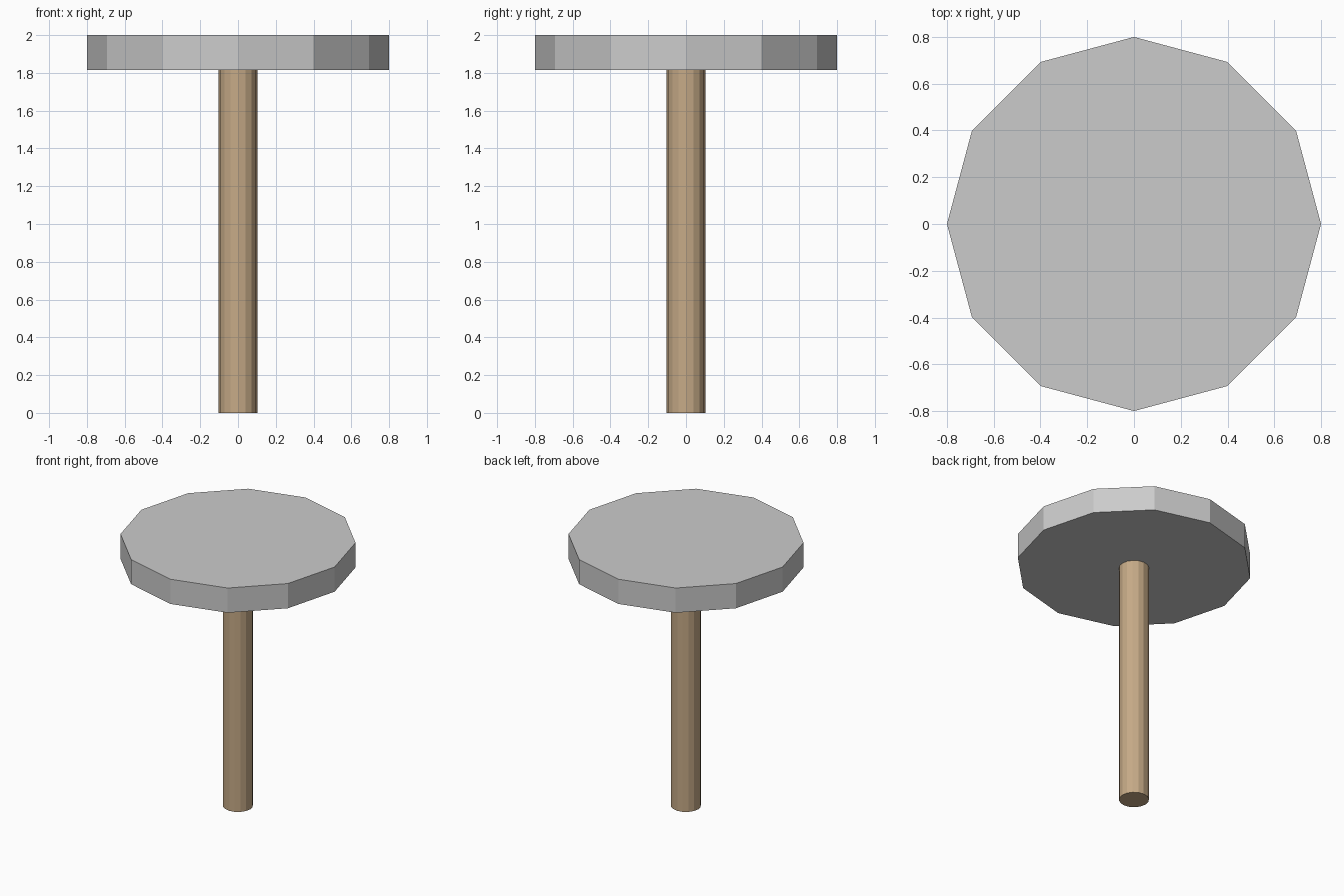
import bpy

if "Cube" in bpy.data.objects:
    bpy.data.objects.remove(bpy.data.objects["Cube"])


def cylinder(name, sides, radius, z0, z1, color=None):
    bpy.ops.mesh.primitive_cylinder_add(
        vertices=sides, radius=radius, depth=z1 - z0, location=(0, 0, (z0 + z1) / 2))
    obj = bpy.context.object
    obj.name = name
    if color:
        mat = bpy.data.materials.new(name + "_material")
        mat.diffuse_color = color
        mat.use_nodes = True
        mat.node_tree.nodes["Principled BSDF"].inputs["Base Color"].default_value = mat.diffuse_color
        obj.data.materials.append(mat)
    return obj


# Flat twelve-sided slab on top
cylinder("round_top", 12, 0.8, 1.815, 2.0)

# Wooden post, ending against the underside of the slab
cylinder("post", 16, 0.102, 0.0, 1.815, (0.56, 0.40, 0.24, 1))
